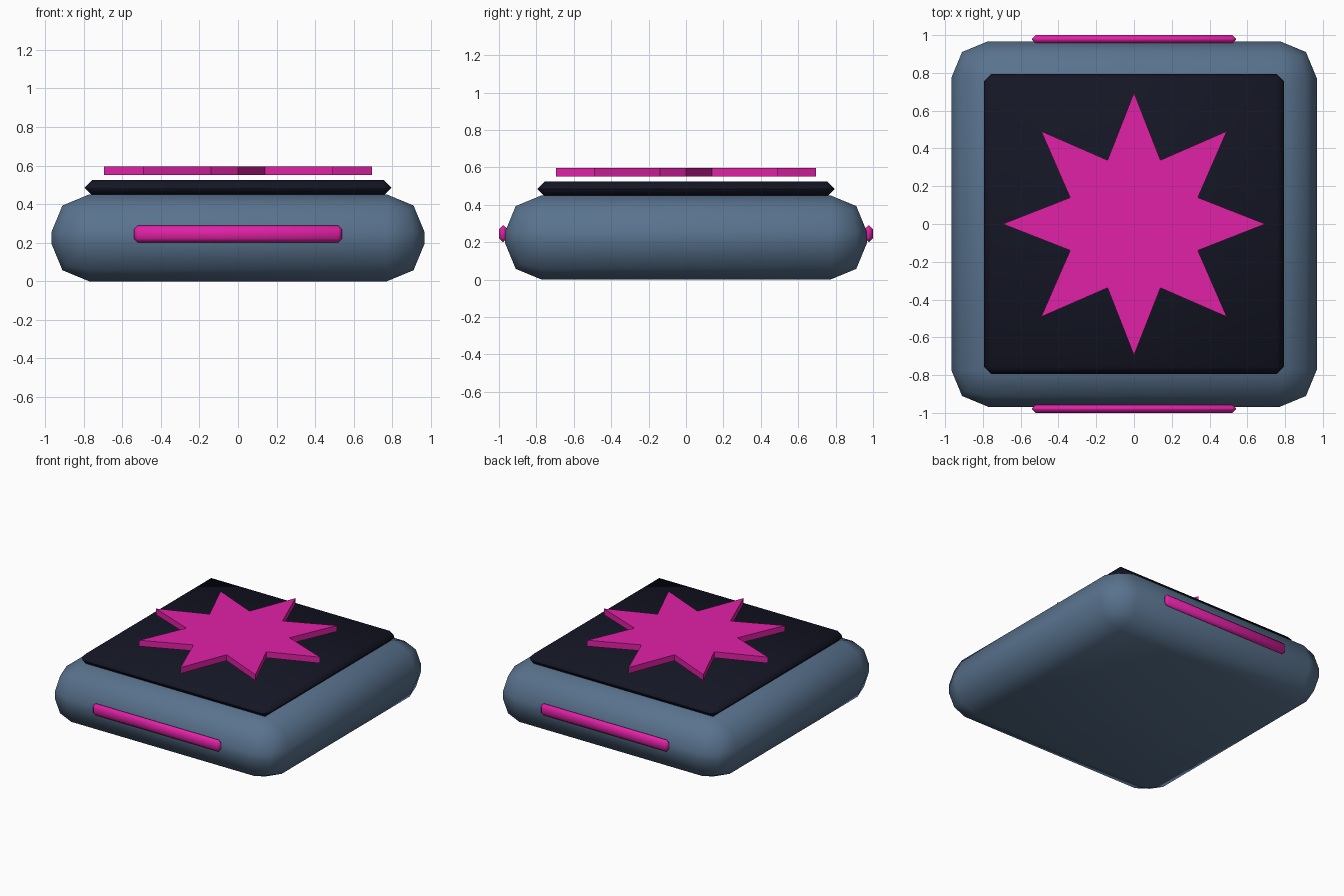
import bpy, bmesh, math

if "Cube" in bpy.data.objects:
    bpy.data.objects.remove(bpy.data.objects["Cube"])

def material(name, color):
    m = bpy.data.materials.new(name)
    m.diffuse_color = (*color, 1)
    m.use_nodes = True
    m.node_tree.nodes["Principled BSDF"].inputs["Base Color"].default_value = m.diffuse_color
    return m

blue = material("slate_blue", (0.10, 0.17, 0.27))
dark = material("near_black", (0.007, 0.008, 0.018))
pink = material("magenta", (0.75, 0.015, 0.38))

def rounded_box(name, size, center, bevel, segments, mat):
    bpy.ops.mesh.primitive_cube_add(size=1, location=center)
    ob = bpy.context.object
    ob.name = name
    ob.scale = size
    bpy.ops.object.transform_apply(location=False, rotation=False, scale=True)
    mod = ob.modifiers.new("Bevel", 'BEVEL')
    mod.width = bevel
    mod.segments = segments
    bpy.ops.object.modifier_apply(modifier=mod.name)
    bpy.ops.object.shade_smooth_by_angle(angle=math.radians(60))
    ob.data.materials.append(mat)
    return ob

# Cushioned base and top plate
rounded_box("base", (1.935, 1.935, 0.45), (0, 0, 0.225), 0.195, 2, blue)
rounded_box("top_plate", (1.59, 1.59, 0.08), (0, 0, 0.485), 0.0399, 1, dark)

# Light strips on front and back
for name, s in (("front_strip", -1), ("back_strip", 1)):
    rounded_box(name, (1.08, 0.045, 0.088), (0, s * 0.9775, 0.246), 0.02, 1, pink)

# Eight-pointed star hovering over the plate
bm = bmesh.new()
points = []
for i in range(16):
    r = 0.695 if i % 2 == 0 else 0.366
    a = i * math.pi / 8
    points.append(bm.verts.new((r * math.cos(a), r * math.sin(a), 0.55)))
face = bm.faces.new(points)
top = bmesh.ops.extrude_face_region(bm, geom=[face])["geom"]
bmesh.ops.translate(bm, vec=(0, 0, 0.046),
                    verts=[g for g in top if isinstance(g, bmesh.types.BMVert)])
bmesh.ops.recalc_face_normals(bm, faces=bm.faces[:])
mesh = bpy.data.meshes.new("star")
bm.to_mesh(mesh)
bm.free()
star = bpy.data.objects.new("star", mesh)
bpy.context.collection.objects.link(star)
mesh.materials.append(pink)
